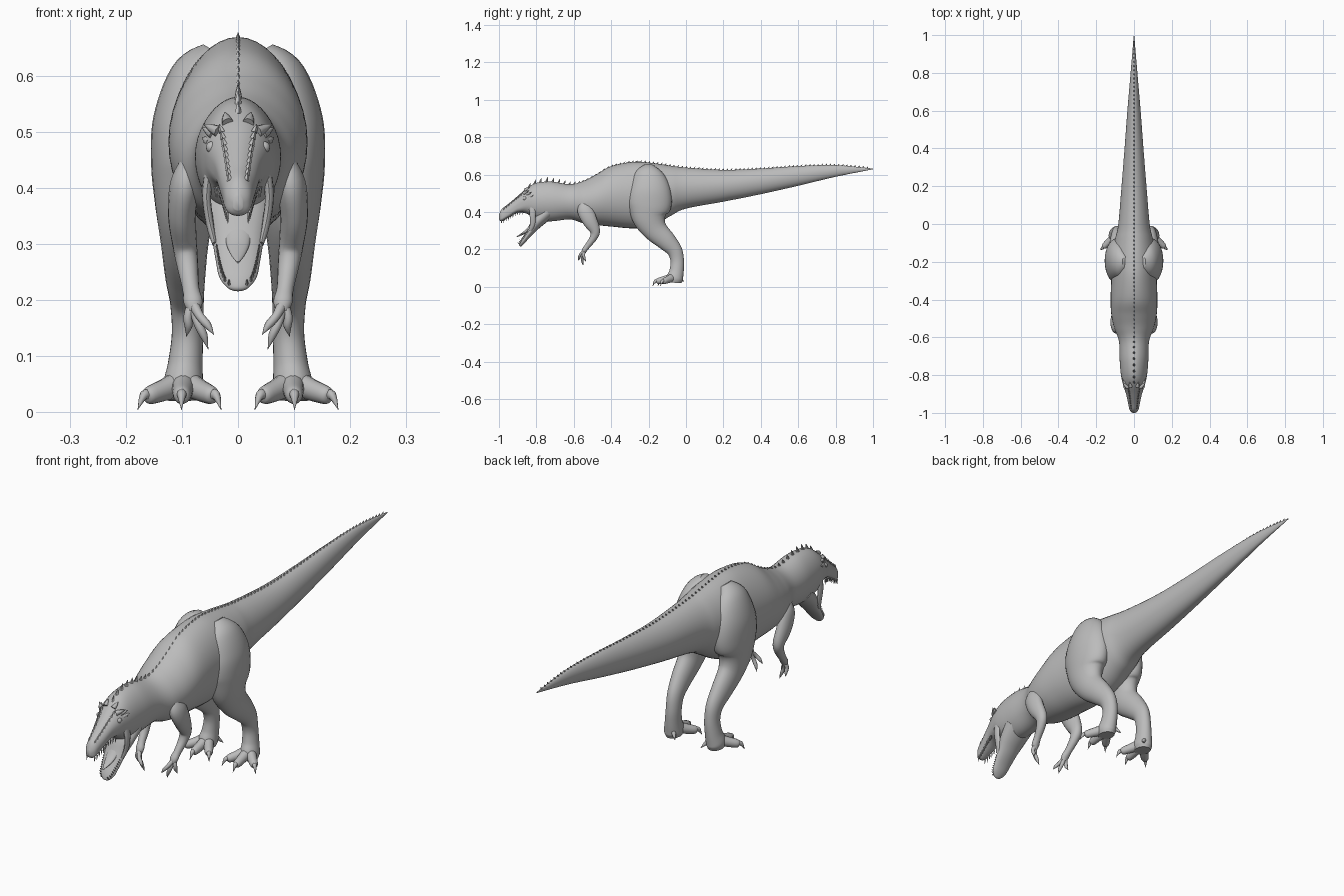
import bpy, bmesh, math
from mathutils import Vector

if "Cube" in bpy.data.objects:
    bpy.data.objects.remove(bpy.data.objects["Cube"])

grey = bpy.data.materials.new("stone grey")
grey.use_nodes = True
grey.diffuse_color = (0.5, 0.5, 0.5, 1)
grey.node_tree.nodes["Principled BSDF"].inputs["Base Color"].default_value = grey.diffuse_color


def smooth_path(points, steps):
    """Catmull-Rom interpolation of equal-length tuples."""
    out = []
    for i in range(len(points) - 1):
        a, b = points[max(i - 1, 0)], points[i]
        c, d = points[i + 1], points[min(i + 2, len(points) - 1)]
        for k in range(steps):
            t = k / steps
            out.append([q + 0.5 * t * (r - p + t * (2 * p - 5 * q + 4 * r - s + t * (3 * (q - r) + s - p)))
                        for p, q, r, s in zip(a, b, c, d)])
    return out + [list(points[-1])]


def skin(bm, rings):
    """Bridge successive rings of positions and cap the ends."""
    loops = [[bm.verts.new(p) for p in ring] for ring in rings]
    n = len(loops[0])
    for a, b in zip(loops, loops[1:]):
        for i in range(n):
            bm.faces.new((a[i], a[(i + 1) % n], b[(i + 1) % n], b[i]))
    bm.faces.new(loops[0])
    bm.faces.new(loops[-1])


def tube(bm, points, steps=5, sides=20):
    """Tube through (x, y, z, side radius, depth radius) stations."""
    path = smooth_path(points, steps)
    rings = []
    for i, (x, y, z, ru, rv) in enumerate(path):
        before, after = path[max(i - 1, 0)], path[min(i + 1, len(path) - 1)]
        tangent = (Vector(after[:3]) - Vector(before[:3])).normalized()
        u = Vector((1, 0, 0))
        u = (u - tangent * u.dot(tangent)).normalized()
        v = tangent.cross(u)
        angles = [math.tau * k / sides for k in range(sides)]
        rings.append([Vector((x, y, z)) + u * max(ru, .0004) * math.cos(a)
                      + v * max(rv, .0004) * math.sin(a) for a in angles])
    skin(bm, rings)


def spike(bm, base, tip, radius, sides=6):
    base, tip = Vector(base), Vector(tip)
    mid = base.lerp(tip, .5)
    tube(bm, [(*base, radius, radius), (*mid, radius * .65, radius * .65), (*tip, 0, 0)], 1, sides)


def finish(name, bm, mirrored=False):
    bmesh.ops.recalc_face_normals(bm, faces=bm.faces)
    mesh = bpy.data.meshes.new(name)
    bm.to_mesh(mesh)
    bm.free()
    mesh.materials.append(grey)
    obj = bpy.data.objects.new(name, mesh)
    bpy.context.collection.objects.link(obj)
    if mirrored:
        obj.modifiers.new("Mirror", "MIRROR").use_mirror_merge = False
    bpy.ops.object.select_all(action="DESELECT")
    obj.select_set(True)
    bpy.context.view_layer.objects.active = obj
    bpy.ops.object.shade_smooth_by_angle(angle=math.radians(50))


# Body from nose to tail tip: (y, top, bottom, half width)
body = smooth_path([
    (-1, .385, .36, .008), (-.985, .415, .35, .023), (-.95, .443, .368, .031),
    (-.9, .485, .395, .042), (-.85, .528, .39, .058), (-.8, .555, .355, .069),
    (-.72, .562, .35, .076), (-.62, .548, .36, .08), (-.55, .565, .34, .105),
    (-.48, .6, .33, .12), (-.4, .645, .322, .124), (-.28, .668, .312, .12),
    (-.18, .662, .325, .118), (-.08, .647, .38, .1), (0, .637, .418, .083),
    (.2, .625, .455, .066), (.4, .632, .495, .05), (.6, .645, .54, .035),
    (.8, .65, .588, .018), (1, .632, .628, .001)], 6)
bm = bmesh.new()
rings = []
for y, top, bottom, width in body:
    head = min(1, max(0, (-y - .8) * 12))
    ring = []
    for k in range(40):
        c, s = math.cos(math.tau * k / 40), math.sin(math.tau * k / 40)
        # The back is peaked, the underside of the snout is flat
        x = width * c * (1 - .1 * max(s, 0) ** 2)
        if s < 0:
            s = -abs(s) ** (1 - .5 * head)
        ring.append((x, y, (top + bottom) / 2 + s * (top - bottom) / 2))
    rings.append(ring)
skin(bm, rings)
finish("body", bm)


def body_at(y):
    for a, b in zip(body, body[1:]):
        if a[0] <= y <= b[0]:
            t = (y - a[0]) / (b[0] - a[0])
            return [p + (q - p) * t for p, q in zip(a, b)]
    return body[-1]


# Row of spines down the back
bm = bmesh.new()
y = -.84
while y < .97:
    top = body_at(y)[1]
    neck = max(0, 1 - abs(y + .76) / .2)
    height = .008 + .018 * neck
    spike(bm, (0, y, top - .004), (0, y + .008, top + height), .005 + .003 * neck, 5)
    y += .022 + .012 * neck
finish("back_spines", bm)

# Lower jaw and tongue
bm = bmesh.new()
tube(bm, [(0, -.74, .4, .066, .04), (0, -.79, .352, .058, .034), (0, -.82, .312, .047, .024),
          (0, -.85, .272, .04, .016), (0, -.873, .24, .033, .013), (0, -.885, .222, .018, .008),
          (0, -.888, .217, .006, .003)])
finish("lower_jaw", bm)
bm = bmesh.new()
tube(bm, [(0, -.81, .345, .026, .012), (0, -.845, .305, .022, .009),
          (0, -.875, .283, .014, .006), (0, -.905, .267, .002, .002)])
finish("tongue", bm)

# Cheeks stretched between the jaws
bm = bmesh.new()
tube(bm, [(.05, -.82, .43, .01, .02), (.056, -.82, .385, .008, .016), (.05, -.82, .335, .007, .014),
          (.042, -.835, .3, .004, .008)], 4, 12)
finish("cheek", bm, True)

# Teeth along both jaws
bm = bmesh.new()
for k in range(10):
    t = k / 9
    y = -.985 + .11 * t
    _, top, bottom, width = body_at(y)
    spike(bm, (width * .8, y, bottom + .006), (width * .78, y - .002, bottom - .014), .0035, 5)
    jy, jz, jx = -.89 + .05 * t, .228 + .062 * t, .016 + .022 * math.sqrt(t)
    spike(bm, (jx, jy, jz), (jx, jy - .01, jz + .01), .003, 5)
finish("teeth", bm, True)

# Brow horns, eyes and snout ridges
bm = bmesh.new()
for x, y, z, dx, dz in ((.034, -.865, .5, .028, .014), (.042, -.85, .495, .022, .012),
                        (.018, -.86, .515, .006, .02), (.048, -.84, .48, .016, .01)):
    spike(bm, (x, y, z), (x + dx, y + .025, z + dz), .011, 8)
for k in range(9):
    y = -.975 + k * .013
    _, top, bottom, width = body_at(y)
    spike(bm, (width * .55, y, top - .012), (width * .65, y + .004, top + .003), .006, 5)
finish("brow_horns", bm, True)
bm = bmesh.new()
bmesh.ops.create_uvsphere(bm, u_segments=16, v_segments=10, radius=.011)
bmesh.ops.translate(bm, verts=bm.verts, vec=(.046, -.862, .472))
finish("eye", bm, True)

# Hind legs
bm = bmesh.new()
tube(bm, [(.045, -.2, .645, .02, .03), (.07, -.2, .6, .05, .08), (.085, -.195, .52, .066, .112),
          (.091, -.195, .44, .064, .118), (.094, -.195, .37, .054, .092), (.095, -.165, .305, .043, .066),
          (.094, -.105, .245, .036, .052), (.091, -.062, .195, .03, .041), (.09, -.047, .14, .028, .036),
          (.094, -.05, .085, .031, .038), (.098, -.06, .045, .036, .044), (.098, -.062, .022, .03, .038)], 6, 28)
finish("hind_leg", bm, True)

# Toes and claws of the hind feet
bm = bmesh.new()
for x, y in ((.047, -.128), (.1, -.15), (.158, -.118)):
    hub = Vector((.097, -.06, .055))
    end = Vector((x, y, .03))
    mid = hub.lerp(end, .55)
    tube(bm, [(*hub, .022, .025), (mid.x, mid.y, .04, .019, .02), (*end, .015, .016),
              (*(end + (end - hub) * .1), .006, .008)], 4, 14)
    out = (end - hub).normalized()
    out.z = 0
    tip = end + out * .03
    tube(bm, [(*end, .009, .01), (*(end + out * .014), .008, .009), (tip.x, tip.y, .004, 0, 0)], 4, 10)
spike(bm, (.08, -.03, .05), (.06, -.012, .025), .01, 8)
finish("toes", bm, True)

# Arms
bm = bmesh.new()
tube(bm, [(.085, -.55, .45, .015, .02), (.094, -.54, .41, .026, .042), (.1, -.515, .355, .025, .04),
          (.095, -.487, .3, .022, .028), (.09, -.495, .262, .019, .02), (.084, -.525, .22, .015, .015),
          (.08, -.542, .197, .017, .014), (.078, -.548, .18, .011, .01)], 5, 18)
finish("arm", bm, True)

# Fingers and claws of the hands
bm = bmesh.new()
for x, y, z in ((.043, -.575, .138), (.053, -.55, .112), (.092, -.535, .135)):
    base, tip = Vector((.08, -.543, .195)), Vector((x, y, z))
    mid, knuckle = base.lerp(tip, .4), base.lerp(tip, .7)
    tube(bm, [(*base, .01, .01), (mid.x * 1.05, mid.y - .008, mid.z, .008, .008),
              (knuckle.x, knuckle.y - .006, knuckle.z, .007, .007), (*tip, 0, 0)], 4, 10)
finish("fingers", bm, True)
